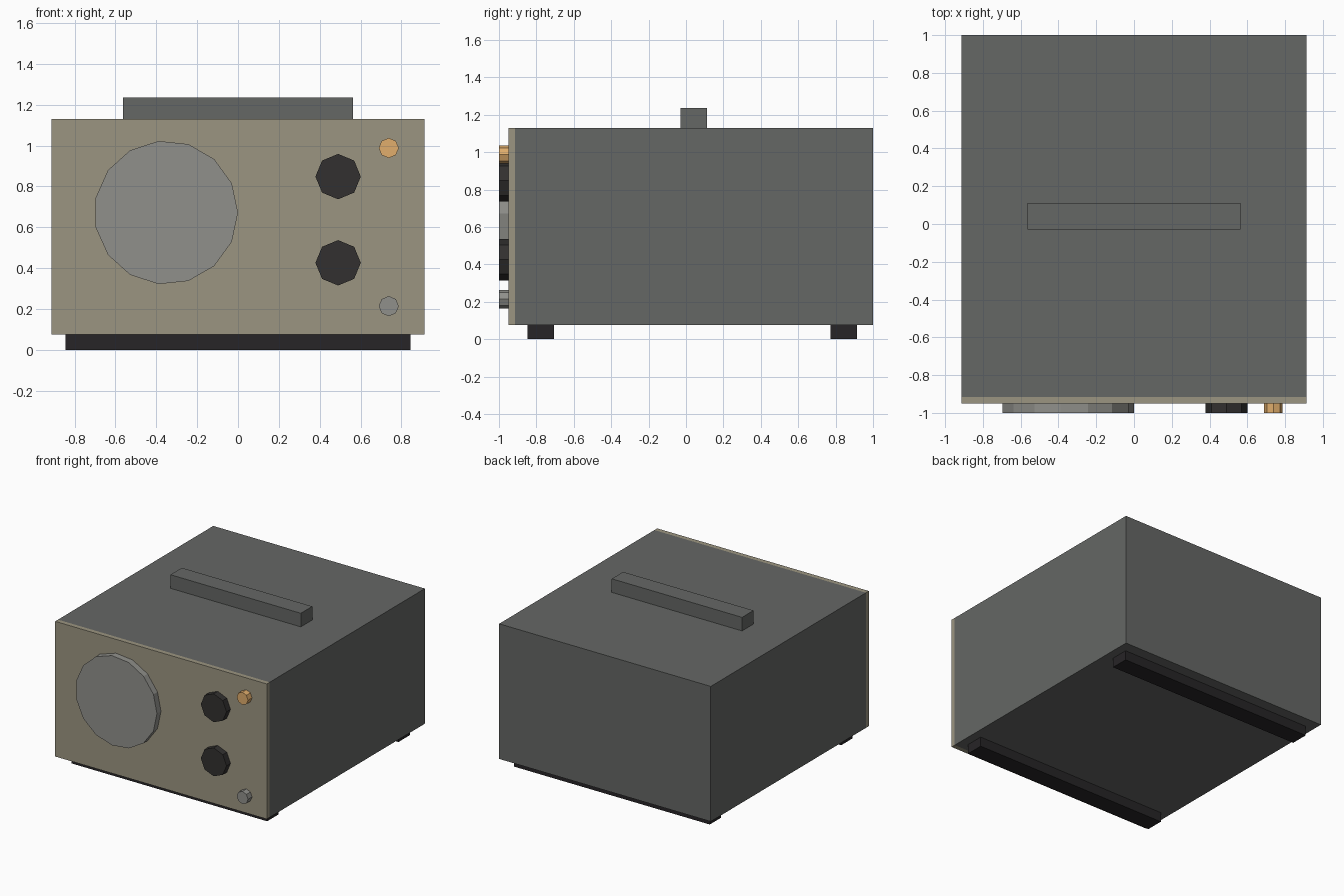
import bpy, bmesh
from math import cos, sin, tau

if "Cube" in bpy.data.objects:
    bpy.data.objects.remove(bpy.data.objects["Cube"])


def material(name, rgb):
    m = bpy.data.materials.new(name)
    m.diffuse_color = (*rgb, 1)
    m.use_nodes = True
    m.node_tree.nodes["Principled BSDF"].inputs["Base Color"].default_value = m.diffuse_color
    return m


CASE = material("case_grey", (0.13, 0.135, 0.13))
TAN = material("panel_tan", (0.33, 0.30, 0.22))
DIAL = material("dial_grey", (0.28, 0.28, 0.26))
BLACK = material("rubber_black", (0.02, 0.018, 0.02))
KNOB = material("knob_black", (0.032, 0.03, 0.029))
AMBER = material("lamp_amber", (0.75, 0.42, 0.15))


def prism(name, outline, y0, y1, mat):
    """Extrude an (x, z) outline from y0 to y1."""
    bm = bmesh.new()
    face = bm.faces.new([bm.verts.new((x, y0, z)) for x, z in outline])
    ext = bmesh.ops.extrude_face_region(bm, geom=[face], use_keep_orig=True)["geom"]
    verts = [g for g in ext if isinstance(g, bmesh.types.BMVert)]
    bmesh.ops.translate(bm, verts=verts, vec=(0, y1 - y0, 0))
    bmesh.ops.recalc_face_normals(bm, faces=bm.faces)
    mesh = bpy.data.meshes.new(name)
    bm.to_mesh(mesh)
    bm.free()
    mesh.materials.append(mat)
    obj = bpy.data.objects.new(name, mesh)
    bpy.context.collection.objects.link(obj)


def box(name, half_x, y0, y1, z0, z1, mat):
    outline = [(-half_x, z0), (half_x, z0), (half_x, z1), (-half_x, z1)]
    prism(name, outline, y0, y1, mat)


def disc(name, x, z, r, sides, mat):
    """Low-poly disc standing out from the front panel."""
    ring = [(x + r * cos(tau * i / sides), z + r * sin(tau * i / sides))
            for i in range(sides)]
    prism(name, ring, -1.0, -0.95, mat)


# Case and front panel
box("case", 0.914, -0.915, 1.0, 0.075, 1.13, CASE)
box("front_panel", 0.914, -0.95, -0.915, 0.075, 1.13, TAN)

# Top handle
box("top_handle", 0.563, -0.029, 0.112, 1.13, 1.236, CASE)

# Foot bars
for name, y in (("front_foot", -0.777), ("rear_foot", 0.843)):
    box(name, 0.845, y - 0.07, y + 0.07, 0.0, 0.075, BLACK)

# Speaker disc, knobs and small front fittings
disc("speaker", -0.352, 0.672, 0.352, 15, DIAL)
for name, z in (("upper_knob", 0.848), ("lower_knob", 0.426)):
    disc(name, 0.49, z, 0.111, 8, KNOB)
disc("indicator_lamp", 0.738, 0.988, 0.049, 8, AMBER)
disc("socket", 0.738, 0.214, 0.049, 8, DIAL)
